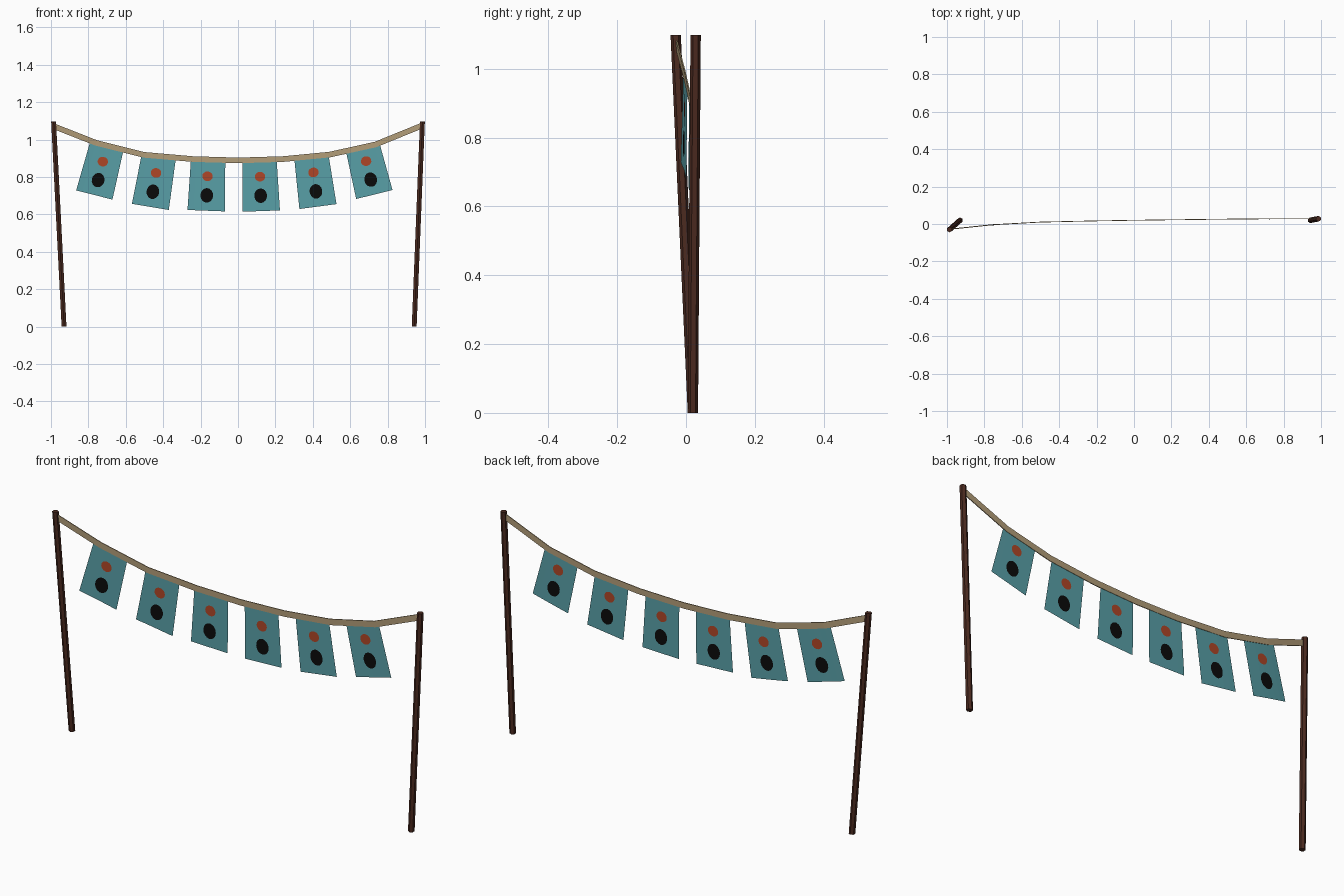
import bpy, math

if "Cube" in bpy.data.objects:
    bpy.data.objects.remove(bpy.data.objects["Cube"])


def material(name, rgb):
    m = bpy.data.materials.new(name)
    m.diffuse_color = (*rgb, 1)
    m.use_nodes = True
    m.node_tree.nodes["Principled BSDF"].inputs["Base Color"].default_value = m.diffuse_color
    return m


WOOD = material("dark wood", (0.070, 0.023, 0.014))
ROPE = material("tan rope", (0.45, 0.34, 0.19))
TEAL = material("teal cloth", (0.10, 0.35, 0.39))
RED = material("rust red", (0.43, 0.062, 0.020))
BLACK = material("black", (0.003, 0.003, 0.003))


def add_mesh(name, verts, faces, mat):
    me = bpy.data.meshes.new(name)
    me.from_pydata(verts, [], faces)
    me.materials.append(mat)
    ob = bpy.data.objects.new(name, me)
    bpy.context.collection.objects.link(ob)
    return ob


def prism(name, rings, mat):
    """Closed tube through a list of equal-sized vertex rings."""
    n = len(rings[0])
    verts = [v for r in rings for v in r]
    faces = [tuple(reversed(range(n))), tuple(range(len(verts) - n, len(verts)))]
    for k in range(len(rings) - 1):
        for i in range(n):
            a, b = k * n + i, k * n + (i + 1) % n
            faces.append((a, b, b + n, a + n))
    return add_mesh(name, verts, faces, mat)


# Leaning hexagonal posts
def post(name, base, top, r=0.015):
    rings = []
    for x, y, z in (base, top):
        rings.append([(x + r * math.cos(math.radians(30 + 60 * i)),
                       y + r * math.sin(math.radians(30 + 60 * i)), z) for i in range(6)])
    prism(name, rings, WOOD)


post("left_post", (-0.930, 0.020, 0), (-0.986, -0.030, 1.098))
post("right_post", (0.942, 0.020, 0), (0.986, 0.028, 1.098))

# Sagging flat rope between the post tops
PATH = [(-0.986, -0.028, 1.072), (-0.757, -0.004, 0.982), (-0.505, 0.010, 0.919),
        (-0.240, 0.016, 0.896), (0.0, 0.020, 0.889), (0.240, 0.023, 0.896),
        (0.490, 0.026, 0.920), (0.735, 0.028, 0.974), (0.986, 0.028, 1.076)]
rings = []
for i, (x, y, z) in enumerate(PATH):
    p, q = PATH[max(i - 1, 0)], PATH[min(i + 1, len(PATH) - 1)]
    a = math.atan2(q[2] - p[2], q[0] - p[0])
    dx, dz, t = -0.015 * math.sin(a), 0.015 * math.cos(a), 0.002
    rings.append([(x + dx, y - t, z + dz), (x + dx, y + t, z + dz),
                  (x - dx, y + t, z - dz), (x - dx, y - t, z - dz)])
prism("rope", rings, ROPE)


def rope_y(x):
    for p, q in zip(PATH, PATH[1:]):
        if x <= q[0]:
            return p[1] + (q[1] - p[1]) * (x - p[0]) / (q[0] - p[0])
    return PATH[-1][1]


# Flags: top centre x, z and swing angle in degrees
FLAGS = [(-0.703, 0.960, -14.3), (-0.425, 0.901, -9.5), (-0.160, 0.884, -2.2),
         (0.115, 0.882, 2.0), (0.393, 0.904, 7.5), (0.666, 0.963, 13.8)]


def place(flag, u, d, off=0.0):
    """Point at u across and d down the flag."""
    x0, z0, deg = flag
    s, c = math.sin(math.radians(deg)), math.cos(math.radians(deg))
    x, z = x0 + u * c + d * s, z0 + u * s - d * c
    return (x, rope_y(x) + off, z)


def spot(name, flag, d, rx, rz, mat, sides=16):
    # one thin disc on each face of the cloth
    for side, off in (("front", -0.0025), ("back", 0.0025)):
        ring = [place(flag, rx * math.cos(2 * math.pi * i / sides),
                      d + rz * math.sin(2 * math.pi * i / sides), off) for i in range(sides)]
        order = range(sides) if off > 0 else reversed(range(sides))
        add_mesh(f"{name}_{side}", ring, [tuple(order)], mat)


for n, f in enumerate(FLAGS, 1):
    # cloth is split into columns so it follows the rope's bend
    cols, verts = 6, []
    for i in range(cols + 1):
        k = i / cols - 0.5
        verts += [place(f, 0.184 * k, -0.006), place(f, 0.200 * k, 0.264)]
    faces = [(2 * i, 2 * i + 1, 2 * i + 3, 2 * i + 2) for i in range(cols)]
    add_mesh(f"flag_{n}", verts, faces, TEAL)
    spot(f"small_spot_{n}", f, 0.080, 0.028, 0.026, RED)
    spot(f"large_spot_{n}", f, 0.182, 0.034, 0.039, BLACK)
